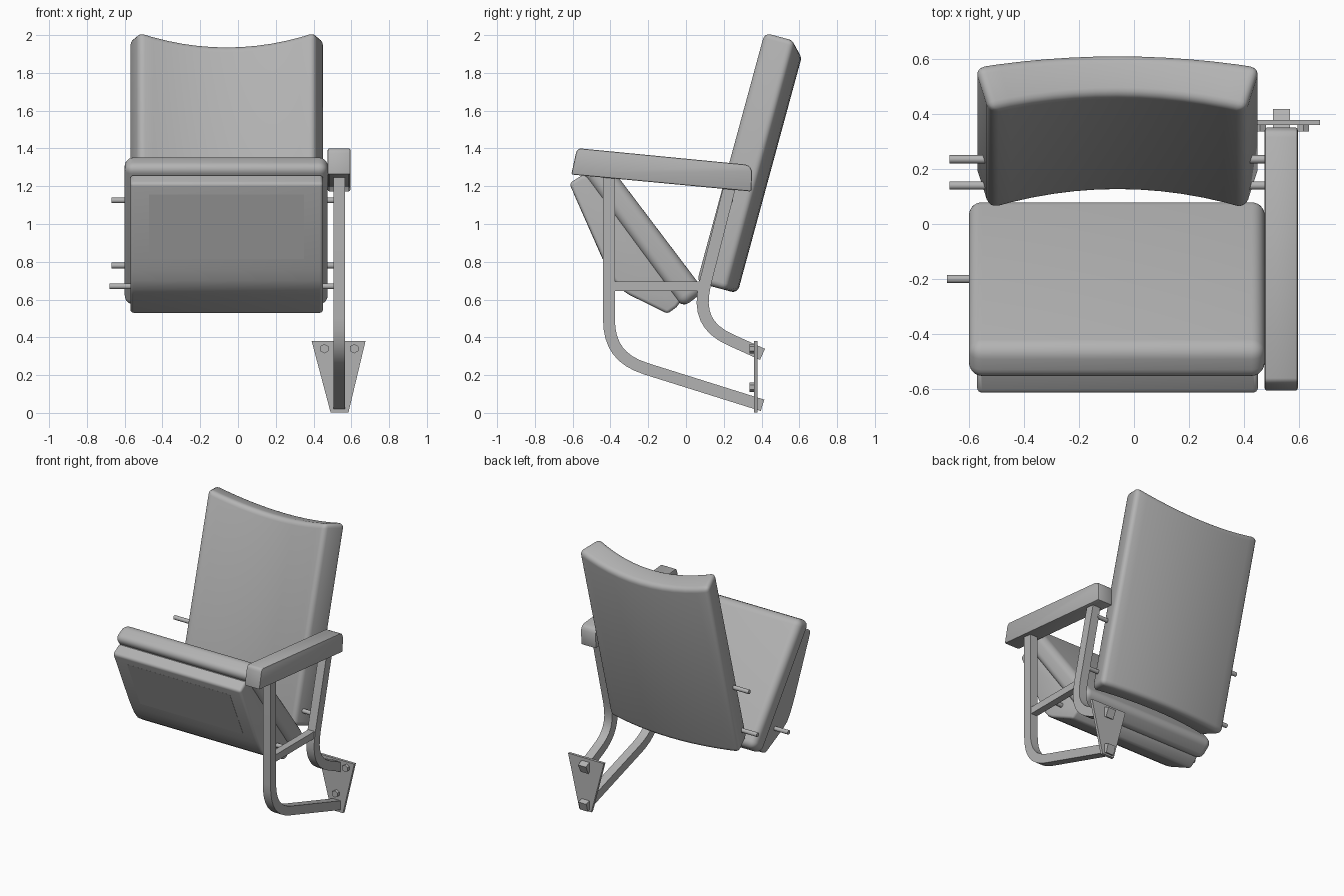
import bpy, bmesh, math
from mathutils import Vector

if "Cube" in bpy.data.objects:
    bpy.data.objects.remove(bpy.data.objects["Cube"])

# Shared mid-grey finish
grey = bpy.data.materials.new("mid_grey")
grey.diffuse_color = (0.45, 0.45, 0.45, 1)
grey.use_nodes = True
grey.node_tree.nodes["Principled BSDF"].inputs["Base Color"].default_value = grey.diffuse_color


def finish(name, bm, bevel=0.0, segs=3, limit=40):
    """Turn a bmesh into an object, optionally bevelled, smooth with sharp edges."""
    bmesh.ops.recalc_face_normals(bm, faces=bm.faces)
    me = bpy.data.meshes.new(name)
    bm.to_mesh(me)
    bm.free()
    me.materials.append(grey)
    ob = bpy.data.objects.new(name, me)
    bpy.context.collection.objects.link(ob)
    bpy.ops.object.select_all(action='DESELECT')
    ob.select_set(True)
    bpy.context.view_layer.objects.active = ob
    if bevel:
        m = ob.modifiers.new("bevel", 'BEVEL')
        m.width, m.segments = bevel, segs
        m.limit_method, m.angle_limit = 'ANGLE', math.radians(limit)
        bpy.ops.object.modifier_apply(modifier=m.name)
    bpy.ops.object.shade_smooth_by_angle(angle=math.radians(35))
    return ob


def prism(name, profile, x0, x1, **kw):
    """Extrude a (y, z) outline along x."""
    bm = bmesh.new()
    a = [bm.verts.new((x0, y, z)) for y, z in profile]
    b = [bm.verts.new((x1, y, z)) for y, z in profile]
    n = len(profile)
    bm.faces.new(a)
    bm.faces.new(b[::-1])
    for i in range(n):
        j = (i + 1) % n
        bm.faces.new((a[i], a[j], b[j], b[i]))
    return finish(name, bm, **kw)


def bend(p0, c, p1, steps=8):
    """Smooth corner from p0 to p1 around control point c."""
    p0, c, p1 = Vector(p0), Vector(c), Vector(p1)
    out = []
    for i in range(steps + 1):
        t = i / steps
        k = 1.1 * 2 * t * (1 - t)
        w = (1 - t) ** 2 + k + t * t
        out.append((p0 * (1 - t) ** 2 + c * k + p1 * t * t) / w)
    return out


def bar(name, path, width, x0, x1):
    """Square tube following a (y, z) path."""
    path = [Vector(p) for p in path]
    left, right = [], []
    for i, p in enumerate(path):
        d0 = (p - path[max(i - 1, 0)]).normalized()
        d1 = (path[min(i + 1, len(path) - 1)] - p).normalized()
        d = (d0 + d1).normalized()
        side = Vector((-d.y, d.x)) * width / 2
        left.append(p + side)
        right.append(p - side)
    return prism(name, left + right[::-1], x0, x1)


def rod(name, a, b, r, sides=16):
    """Cylinder between two points."""
    a, b = Vector(a), Vector(b)
    bm = bmesh.new()
    bmesh.ops.create_cone(bm, cap_ends=True, segments=sides, radius1=r, radius2=r,
                          depth=(b - a).length)
    rot = (b - a).to_track_quat('Z', 'Y')
    for v in bm.verts:
        v.co = rot @ v.co + (a + b) / 2
    return finish(name, bm)


# Backrest: curved slab leaning back
CX = -0.06
ang = math.radians(15.2)
up = Vector((0, math.sin(ang), math.cos(ang)))
back = Vector((0, math.cos(ang), -math.sin(ang)))
bm = bmesh.new()
rings = []
N = 12
for i in range(N + 1):
    t = -1 + 2 * i / N
    bow = 1 - t * t
    top = 2.058 - 0.062 * bow
    ring = []
    for half, n, v in ((0.465, -0.134 + 0.072 * bow, 0.682), (0.518, 0.037 + 0.06 * bow, 0.682),
                       (0.518, 0.037 + 0.06 * bow, top), (0.465, -0.134 + 0.072 * bow, top)):
        ring.append(bm.verts.new(Vector((CX + half * t, 0, 0)) + up * v + back * n))
    rings.append(ring)
for a, b in zip(rings, rings[1:]):
    for k in range(4):
        m = (k + 1) % 4
        bm.faces.new((a[k], a[m], b[m], b[k]))
bm.faces.new(rings[0])
bm.faces.new(rings[-1][::-1])
finish("backrest", bm, bevel=0.034, segs=4, limit=45)

# Seat cushion: padded slab, folded up
u = Vector((-0.59, 0.807))
w = Vector((0.807, 0.59))
slab = [u * a + w * b for a, b in ((0.46, 0.312), (1.39, 0.308), (1.37, 0.445), (0.463, 0.46))]
prism("seat_cushion", slab, -0.6, 0.475, bevel=0.048, segs=6)

# Seat pan under the cushion
prism("seat_pan", [(-0.618, 1.215), (-0.55, 1.258), (-0.515, 1.252), (-0.46, 1.2),
                   (-0.02, 0.60), (-0.05, 0.56), (-0.098, 0.525), (-0.30, 0.625),
                   (-0.345, 0.655), (-0.38, 0.7), (-0.41, 0.755), (-0.44, 0.815)],
      -0.57, 0.45, bevel=0.018, segs=4, limit=50)
prism("seat_pan_panel", [(-0.592, 1.155), (-0.585, 1.155), (-0.43, 0.82), (-0.442, 0.815)],
      -0.47, 0.35)

# Armrest
prism("armrest", [(-0.607, 1.262), (-0.583, 1.375), (-0.575, 1.393), (-0.56, 1.4), (0.315, 1.315),
                  (0.338, 1.305), (0.35, 1.28), (0.346, 1.172)],
      0.475, 0.595, bevel=0.008, segs=2)

# Side frame: bent square tubes and crossbar
FX = (0.505, 0.567)
bar("front_leg", [(-0.408, 1.28)] + bend((-0.408, 0.5), (-0.408, 0.295), (-0.21, 0.233))
    + [(0.405, 0.04)], 0.063, *FX)
bar("rear_leg", [(0.24, 1.23)] + bend((0.1, 0.68), (0.05, 0.47), (0.235, 0.387))
    + [(0.405, 0.31)], 0.064, *FX)
bar("crossbar", [(-0.4, 0.67), (0.09, 0.67)], 0.05, 0.51, 0.56)

# Mounting plate
bm = bmesh.new()
outline = [(0.39, 0.38), (0.675, 0.38), (0.585, 0.003), (0.49, 0.003)]
f = bm.faces.new([bm.verts.new((x, 0.359, z)) for x, z in outline])
ext = bmesh.ops.extrude_face_region(bm, geom=[f])
bmesh.ops.translate(bm, vec=(0, 0.019, 0),
                    verts=[g for g in ext["geom"] if isinstance(g, bmesh.types.BMVert)])
finish("mounting_plate", bm)

# Hex bolts on the plate
for i, (x, z) in enumerate(((0.457, 0.34), (0.615, 0.34), (0.535, 0.135))):
    rod(f"plate_bolt_{i}", (x, 0.336, z), (x, 0.362, z), 0.025, 6)

# Pivot pins on both sides of backrest and seat
for i, (y, z, x) in enumerate(((0.235, 1.125, -0.67), (0.14, 0.78, -0.67), (-0.2, 0.67, -0.68))):
    rod(f"pin_left_{i}", (x, y, z), (-0.5, y, z), 0.015)
    rod(f"pin_right_{i}", (0.38, y, z), (0.515, y, z), 0.015)
